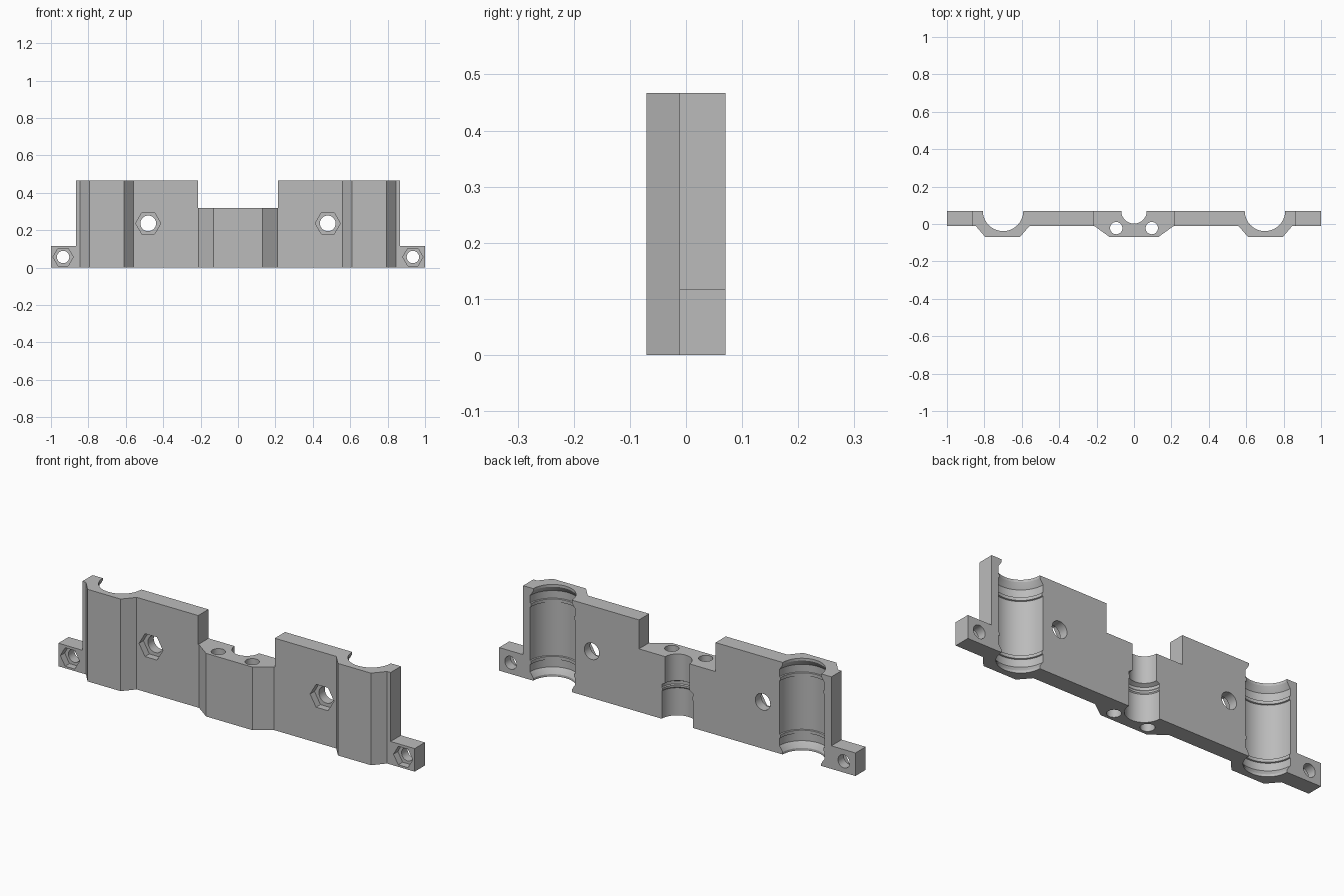
import bpy, bmesh, math
from mathutils import Matrix, Vector

cube = bpy.data.objects.get("Cube")
if cube:
    bpy.data.objects.remove(cube, do_unlink=True)

HEIGHT, BACK, FACE, FRONT = 0.467, 0.07, -0.012, -0.07

grey = bpy.data.materials.new("plain grey")
grey.use_nodes = True
colour = (0.5, 0.5, 0.5, 1)
grey.diffuse_color = colour
grey.node_tree.nodes["Principled BSDF"].inputs["Base Color"].default_value = colour


def add_object(name, bm):
    bmesh.ops.recalc_face_normals(bm, faces=bm.faces)
    mesh = bpy.data.meshes.new(name)
    bm.to_mesh(mesh)
    bm.free()
    mesh.materials.append(grey)
    obj = bpy.data.objects.new(name, mesh)
    bpy.context.collection.objects.link(obj)
    return obj


def cut(name, bm):
    """Subtract a closed mesh from the plate."""
    cutter = add_object(name, bm)
    cutter.hide_render = True
    mod = plate.modifiers.new(name, "BOOLEAN")
    mod.operation, mod.solver, mod.object = "DIFFERENCE", "EXACT", cutter
    bpy.context.view_layer.objects.active = plate
    bpy.ops.object.modifier_apply(modifier=name)
    bpy.data.objects.remove(cutter, do_unlink=True)


def box(x0, x1, z0, z1):
    bm = bmesh.new()
    bmesh.ops.create_cube(bm, size=1)
    bmesh.ops.scale(bm, vec=(x1 - x0, 1, z1 - z0), verts=bm.verts)
    bmesh.ops.translate(bm, vec=((x0 + x1) / 2, 0, (z0 + z1) / 2), verts=bm.verts)
    return bm


def prism(x, z, radius, y0, y1, sides):
    """Bar along y, with a corner pointing sideways."""
    bm = bmesh.new()
    ring = [bm.verts.new((x + radius * math.cos(a), y0, z + radius * math.sin(a)))
            for a in (math.tau * i / sides for i in range(sides))]
    face = bm.faces.new(ring)
    ends = bmesh.ops.extrude_face_region(bm, geom=[face])["geom"]
    bmesh.ops.translate(bm, vec=(0, y1 - y0, 0),
                        verts=[v for v in ends if isinstance(v, bmesh.types.BMVert)])
    return bm


def lathe(x, y, profile, sides=64):
    """Closed turned solid around a vertical axis; profile is (radius, z)."""
    bm = bmesh.new()
    rings = [[bm.verts.new((x + r * math.cos(a), y + r * math.sin(a), z))
              for a in (math.tau * i / sides for i in range(sides))]
             for r, z in profile]
    for low, high in zip(rings, rings[1:]):
        for i in range(sides):
            j = (i + 1) % sides
            bm.faces.new((low[i], low[j], high[j], high[i]))
    bm.faces.new(rings[0])
    bm.faces.new(rings[-1])
    return bm


# Plate outline with raised pads, mirrored and extruded upwards
half = [(0.13, FRONT), (0.21, FACE), (0.56, FACE), (0.61, FRONT),
        (0.795, FRONT), (0.845, FACE), (1, FACE), (1, BACK)]
outline = half + [(-x, y) for x, y in reversed(half)]
bm = bmesh.new()
base = bm.faces.new([bm.verts.new((x, y, 0)) for x, y in outline])
raised = bmesh.ops.extrude_face_region(bm, geom=[base])["geom"]
bmesh.ops.translate(bm, vec=(0, 0, HEIGHT),
                    verts=[v for v in raised if isinstance(v, bmesh.types.BMVert)])
plate = add_object("carriage_plate", bm)

# Lower middle and end tabs
cut("middle_notch", box(-0.215, 0.215, 0.32, 1))
for side in (-1, 1):
    cut("end_notch", box(*sorted((side * 0.865, side * 1.2)), 0.117, 1))

# Bearing pocket: end lips and two inner ribs, symmetric in height
lower = [(0.108, -0.05), (0.108, 0.012), (0.119, 0.03), (0.127, 0.04),
         (0.127, 0.078), (0.121, 0.08), (0.121, 0.096), (0.127, 0.098)]
pocket = lower + [(r, HEIGHT - z) for r, z in reversed(lower)]

for side in (-1, 1):
    cut("bearing_pocket", lathe(side * 0.7, BACK, pocket))
    cut("rod_hole", lathe(side * 0.095, -0.022, [(0.033, -0.1), (0.033, 0.6)], 32))
    # Screw holes with hexagonal nut recesses in the front
    for x, z, hole, nut in ((0.48, 0.237, 0.042, 0.067), (0.935, 0.057, 0.033, 0.054)):
        cut("screw_hole", prism(side * x, z, hole, -0.2, 0.2, 32))
        cut("nut_recess", prism(side * x, z, nut, -0.2, FACE + 0.035, 6))

# Stepped groove in the middle
cut("middle_groove", lathe(0, BACK, [(0.087, -0.1), (0.087, 0.14), (0.083, 0.145),
                                     (0.083, 0.155), (0.087, 0.16), (0.087, 0.175),
                                     (0.068, 0.185), (0.068, 0.6)]))

# Crisp edges, smooth bores
bpy.ops.object.select_all(action="DESELECT")
plate.select_set(True)
bpy.context.view_layer.objects.active = plate
bpy.ops.object.shade_smooth_by_angle(angle=math.radians(25))
